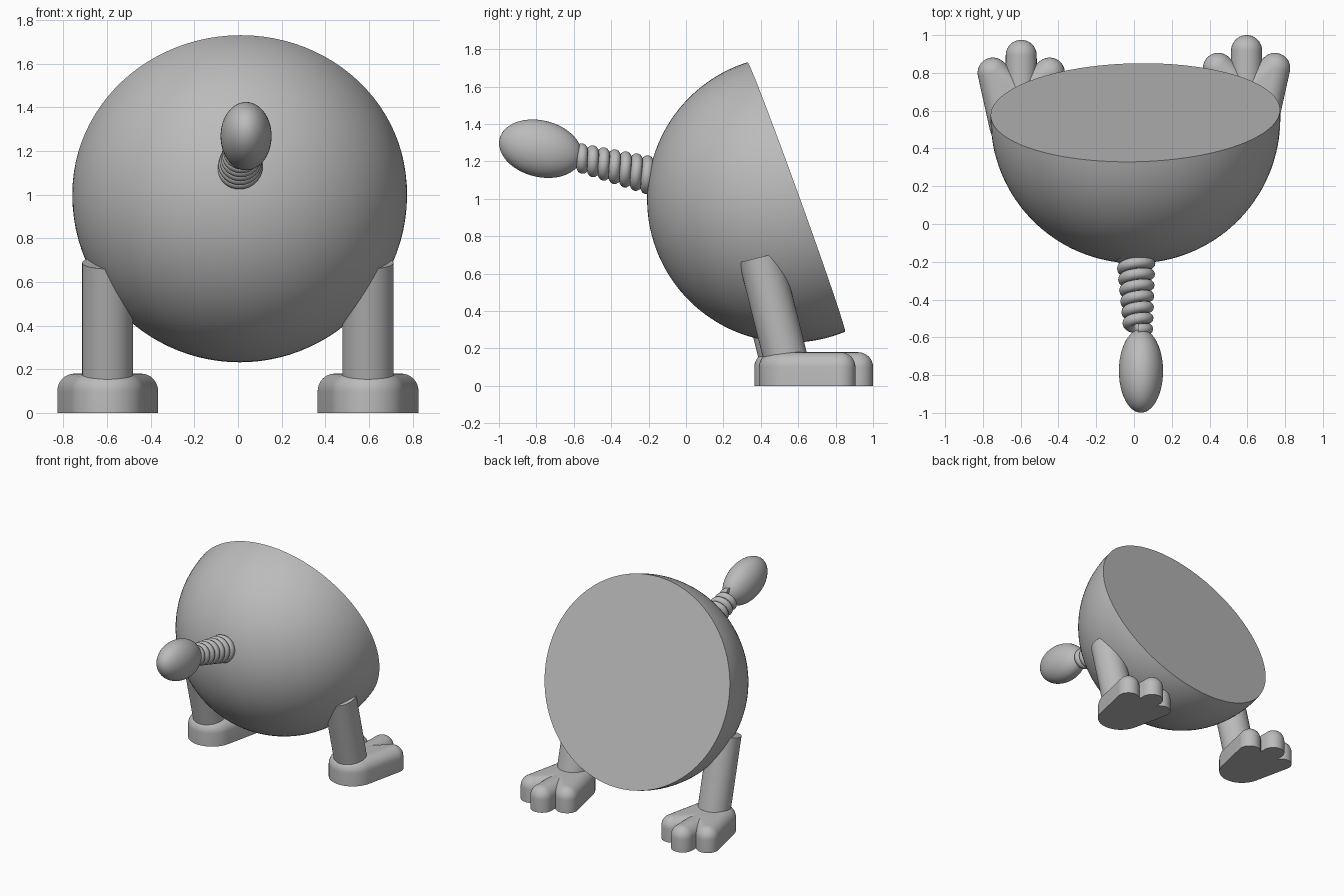
import bpy, bmesh, math
from mathutils import Vector, Matrix

cube = bpy.data.objects.get("Cube")
if cube:
    bpy.data.objects.remove(cube, do_unlink=True)

grey = bpy.data.materials.new("plain grey")
grey.use_nodes = True
colour = (0.5, 0.5, 0.5, 1)
grey.diffuse_color = colour
grey.node_tree.nodes["Principled BSDF"].inputs["Base Color"].default_value = colour


def finish(name, bm, angle=35):
    """Turn a bmesh into a smooth-shaded object."""
    bmesh.ops.recalc_face_normals(bm, faces=bm.faces[:])
    mesh = bpy.data.meshes.new(name)
    bm.to_mesh(mesh)
    bm.free()
    obj = bpy.data.objects.new(name, mesh)
    bpy.context.collection.objects.link(obj)
    mesh.materials.append(grey)
    bpy.ops.object.select_all(action='DESELECT')
    obj.select_set(True)
    bpy.context.view_layer.objects.active = obj
    bpy.ops.object.shade_smooth_by_angle(angle=math.radians(angle))
    return obj


def aim(direction):
    return Vector(direction).to_track_quat('Z', 'Y').to_matrix().to_4x4()


# Body: ball sliced flat across the back
normal = Vector((-0.02, 0.94, 0.34)).normalized()
cut_centre = Vector((0.007, 0.59, 1.01))
bm = bmesh.new()
bmesh.ops.create_uvsphere(bm, u_segments=96, v_segments=64, radius=0.767,
                          matrix=Matrix.Translation(cut_centre - normal * 0.033) @ aim(normal))
bmesh.ops.bisect_plane(bm, geom=bm.verts[:] + bm.edges[:] + bm.faces[:],
                       plane_co=cut_centre, plane_no=normal, clear_outer=True)
bmesh.ops.holes_fill(bm, edges=[e for e in bm.edges if e.is_boundary])
finish("body", bm)

# Oval tip of the stalk
bm = bmesh.new()
bmesh.ops.create_uvsphere(bm, u_segments=48, v_segments=32, radius=1,
                          matrix=Matrix.Translation((0.037, -0.778, 1.268))
                          @ Matrix.Rotation(math.radians(-14), 4, 'X')
                          @ Matrix.Diagonal((0.117, 0.225, 0.151, 1)))
finish("stalk_tip", bm)

# Coiled stalk: tapered spring swept along its axis
start, end = Vector((0.008, -0.15, 1.115)), Vector((0.022, -0.57, 1.22))
axis = (end - start).normalized()
side = Vector((1, 0, 0))
up = side.cross(axis).normalized()
if up.z < 0:
    up = -up
turns, steps, sides = 7.25, 32, 12
bm = bmesh.new()
rings = []
total = int(turns * steps)
for i in range(total + 1):
    t = i / total
    a = 2 * math.pi * turns * t
    out = side * math.cos(a) + up * math.sin(a)
    coil = 0.077 - 0.028 * t
    centre = start.lerp(end, t) + out * coil
    rings.append([bm.verts.new(centre + 0.03 * (out * math.cos(b) + axis * math.sin(b)))
                  for b in (2 * math.pi * k / sides for k in range(sides))])
for r, s in zip(rings, rings[1:]):
    for k in range(sides):
        j = (k + 1) % sides
        bm.faces.new((r[k], r[j], s[j], s[k]))
bm.faces.new(rings[0])
bm.faces.new(rings[-1])
finish("coiled_stalk", bm, 60)


def rounded_bar(bm, p, r, q, s, height=0.18, edge=0.08):
    """Outline around two circles, raised with a quarter-round top edge."""
    p, q = Vector(p), Vector(q)
    d = q - p
    heading = math.atan2(d.y, d.x)
    half = math.acos((r - s) / d.length)
    n = 20
    arcs = [(p, r, heading + half, 2 * math.pi - 2 * half),
            (q, s, heading - half, 2 * half)]
    levels = [(0, 0)]
    for k in range(9):
        a = math.pi / 2 * k / 8
        levels.append((edge * (1 - math.cos(a)) * 0.98, height - edge + edge * math.sin(a)))
    loops = []
    for inset, z in levels:
        loops.append([bm.verts.new((c.x + (rad - inset) * math.cos(a0 + sweep * k / n),
                                    c.y + (rad - inset) * math.sin(a0 + sweep * k / n), z))
                      for c, rad, a0, sweep in arcs for k in range(n + 1)])
    for lo, hi in zip(loops, loops[1:]):
        for k in range(len(lo)):
            j = (k + 1) % len(lo)
            bm.faces.new((lo[k], lo[j], hi[j], hi[k]))
    bm.faces.new(loops[0])
    bm.faces.new(loops[-1])


# Legs and three-toed feet
for label, x, dy in (("left", 0.596, 0.0), ("right", -0.597, -0.025)):
    top, bottom = Vector((x, 0.397 + dy, 0.688)), Vector((x, 0.555 + dy, 0.06))
    bm = bmesh.new()
    bmesh.ops.create_cone(bm, cap_ends=True, segments=48, radius1=0.117, radius2=0.117,
                          depth=(top - bottom).length,
                          matrix=Matrix.Translation((top + bottom) / 2) @ aim(top - bottom))
    finish(label + "_leg", bm)

    heel = (x, 0.56 + dy)
    bm = bmesh.new()
    rounded_bar(bm, heel, 0.085, (x, 0.918 + dy), 0.082)
    for sign in (-1, 1):
        rounded_bar(bm, heel, 0.17, (x + sign * 0.15, 0.825 + dy), 0.081)
    finish(label + "_foot", bm)
